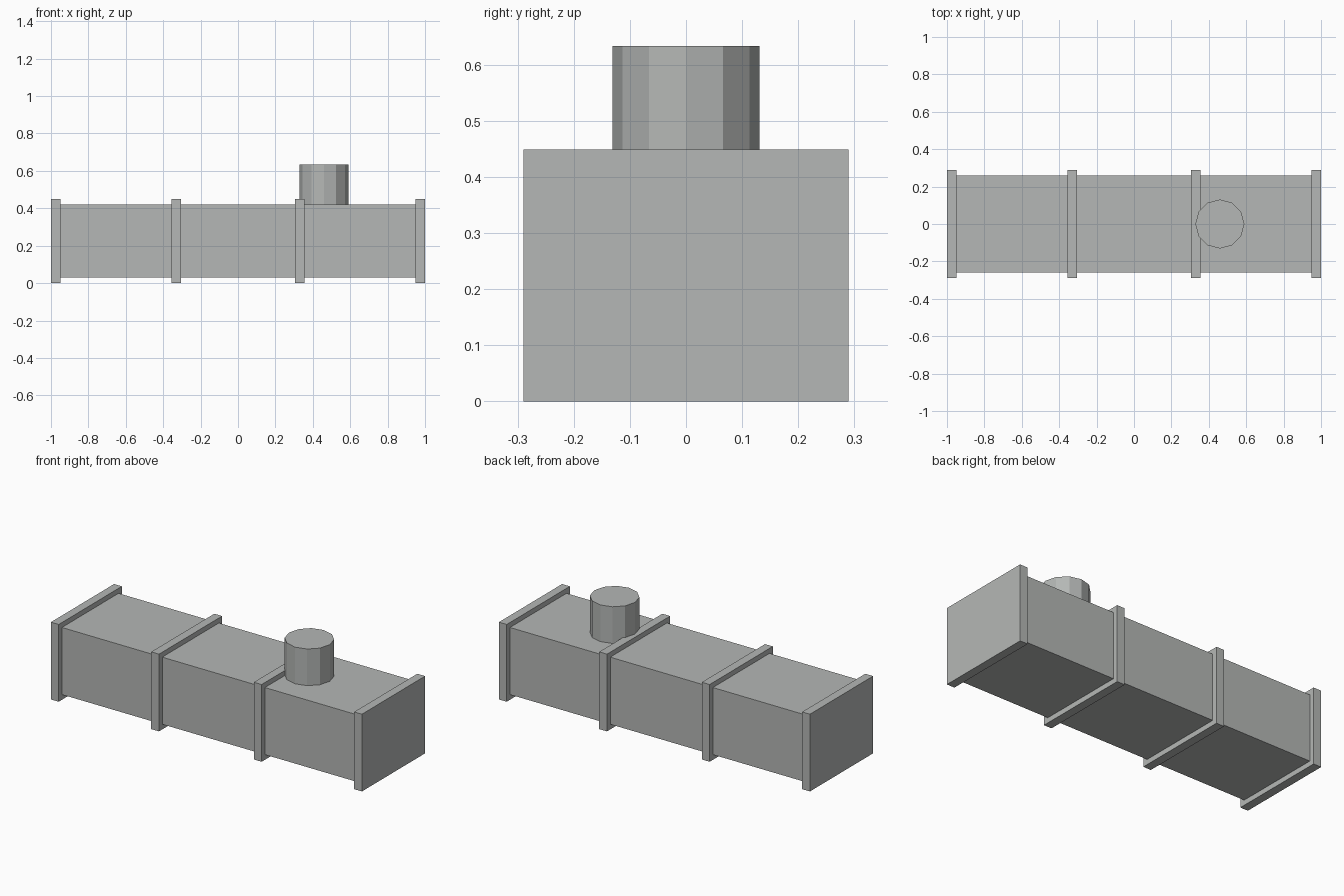
import bpy

cube = bpy.data.objects.get("Cube")
if cube:
    bpy.data.objects.remove(cube, do_unlink=True)

# Single painted metal colour
GREY = (0.46, 0.475, 0.465, 1.0)
metal = bpy.data.materials.new("light_grey_metal")
metal.use_nodes = True
metal.diffuse_color = GREY
metal.node_tree.nodes["Principled BSDF"].inputs["Base Color"].default_value = GREY


def finish(name):
    obj = bpy.context.object
    obj.name = name
    obj.data.name = name
    obj.data.materials.append(metal)
    return obj


def box(name, x, width, half_depth, bottom, top):
    bpy.ops.mesh.primitive_cube_add(size=1, location=(x, 0, (bottom + top) / 2))
    bpy.context.object.scale = (width, 2 * half_depth, top - bottom)
    bpy.ops.object.transform_apply(location=False, rotation=False, scale=True)
    return finish(name)


# Duct body, ending inside the end flanges
box("duct_body", 0, 1.96, 0.26, 0.03, 0.42)

# Flanges at both ends and at the two joints
for name, x in (("right_end_flange", -0.975), ("right_joint_flange", -0.33),
                ("left_joint_flange", 0.33), ("left_end_flange", 0.975)):
    box(name, x, 0.05, 0.29, 0, 0.449)

# Twelve-sided outlet pipe, sunk slightly into the duct
bottom, top = 0.4, 0.633
bpy.ops.mesh.primitive_cylinder_add(vertices=12, radius=0.131, depth=top - bottom,
                                    location=(0.459, 0, (bottom + top) / 2))
finish("outlet_pipe")
